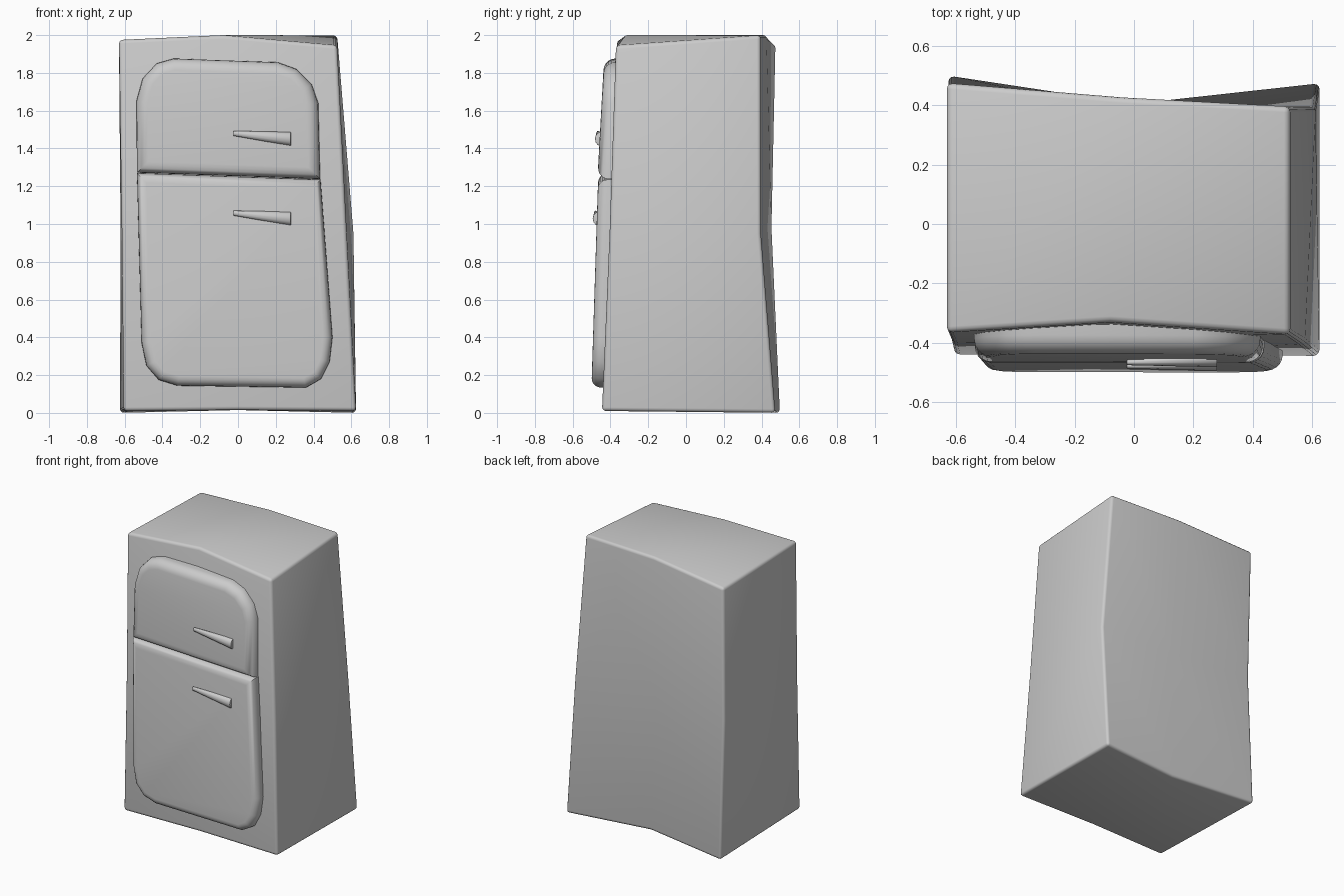
import bpy, bmesh, math
from mathutils import Vector

if "Cube" in bpy.data.objects:
    bpy.data.objects.remove(bpy.data.objects["Cube"])


def finish(name, bm, bevel=0, segments=3, angle=40):
    bmesh.ops.recalc_face_normals(bm, faces=bm.faces)
    me = bpy.data.meshes.new(name)
    bm.to_mesh(me)
    bm.free()
    ob = bpy.data.objects.new(name, me)
    bpy.context.collection.objects.link(ob)
    bpy.ops.object.select_all(action='DESELECT')
    bpy.context.view_layer.objects.active = ob
    ob.select_set(True)
    if bevel:
        m = ob.modifiers.new("Bevel", 'BEVEL')
        m.width, m.segments = bevel, segments
        m.limit_method, m.angle_limit = 'ANGLE', math.radians(45)
        bpy.ops.object.modifier_apply(modifier="Bevel")
    bpy.ops.object.shade_smooth_by_angle(angle=math.radians(angle))
    return ob


# Cabinet: warped box; rows are bottom / middle / top, each left, centre, right
front = [[(-.605, -.44, .01), (0, -.435, .015), (.625, -.445, .01)],
         [(-.615, -.40, .96), (-.03, -.385, .98), (.575, -.405, .95)],
         [(-.63, -.365, 1.975), (-.08, -.33, 2.0), (.525, -.372, 1.945)]]
back = [[(-.625, .50, 0), (0, .405, .015), (.625, .475, 0)],
        [(-.622, .455, .98), (-.02, .375, .98), (.612, .397, .95)],
        [(-.63, .475, 1.95), (-.04, .427, 2.0), (.525, .395, 2.0)]]
bm = bmesh.new()
F = [[bm.verts.new(p) for p in row] for row in front]
B = [[bm.verts.new(p) for p in row] for row in back]
for G in (F, B):
    for i in range(2):
        for j in range(2):
            bm.faces.new((G[i][j], G[i][j + 1], G[i + 1][j + 1], G[i + 1][j]))
for i in range(2):
    for k in (0, 2):
        bm.faces.new((F[i][k], F[i + 1][k], B[i + 1][k], B[i][k]))
        bm.faces.new((F[k][i], F[k][i + 1], B[k][i + 1], B[k][i]))
finish("cabinet", bm, 0.02)


# Doors: outline extruded forward, the front rim rounded in rings
def door(name, outline, front_y, radius=0.06, steps=5):
    pts = [Vector(p) for p in outline]
    n = len(pts)

    def inset(d):
        out = []
        for i in range(n):
            a = (pts[i] - pts[i - 1]).normalized()
            b = (pts[(i + 1) % n] - pts[i]).normalized()
            na, nb = Vector((a.y, -a.x)), Vector((b.y, -b.x))
            out.append(pts[i] + (na + nb) * d / (1 + na.dot(nb)))
        return out

    bm = bmesh.new()
    layers = [(0, 0.13)]
    for s in range(steps + 1):
        t = s / steps * math.pi / 2
        layers.append((radius * (1 - math.cos(t)), radius * (1 - math.sin(t))))
    rings = [[bm.verts.new((p.x, front_y(p.y) + y, p.y)) for p in inset(d)]
             for d, y in layers]
    for r, q in zip(rings, rings[1:]):
        for i in range(n):
            j = (i + 1) % n
            bm.faces.new((r[i], r[j], q[j], q[i]))
    bm.faces.new(rings[0])
    bm.faces.new(rings[-1])
    return finish(name, bm)


# outlines run clockwise as seen from the front
door("freezer_door",
     [(-.535, 1.272), (-.538, 1.65), (-.505, 1.77), (-.43, 1.85), (-.34, 1.876),
      (.21, 1.856), (.31, 1.82), (.39, 1.74), (.425, 1.64), (.435, 1.238)],
     lambda z: -.46 + .055 * (z - 1.4))
door("fridge_door",
     [(-.535, 1.27), (.437, 1.235), (.50, .40), (.485, .27), (.44, .18), (.36, .134),
      (-.32, .144), (-.42, .175), (-.485, .25), (-.51, .37)],
     lambda z: -.505 + .032 * z, 0.05)

# Handles: tapered bars, narrow at the left end
for name, y, z in (("freezer_handle", -.452, 1.462), ("fridge_handle", -.464, 1.04)):
    bm = bmesh.new()
    ends = []
    for x, cy, ry, cz, rz in ((-.025, -.014, .009, .018, .013), (.28, 0, .03, -.012, .037)):
        ends.append([bm.verts.new((x, y + cy + ry * math.cos(i * math.tau / 12),
                                   z + cz + rz * math.sin(i * math.tau / 12)))
                     for i in range(12)])
    for i in range(12):
        j = (i + 1) % 12
        bm.faces.new((ends[0][i], ends[0][j], ends[1][j], ends[1][i]))
    for e in ends:
        bm.faces.new(e)
    finish(name, bm, 0.003, 2)
